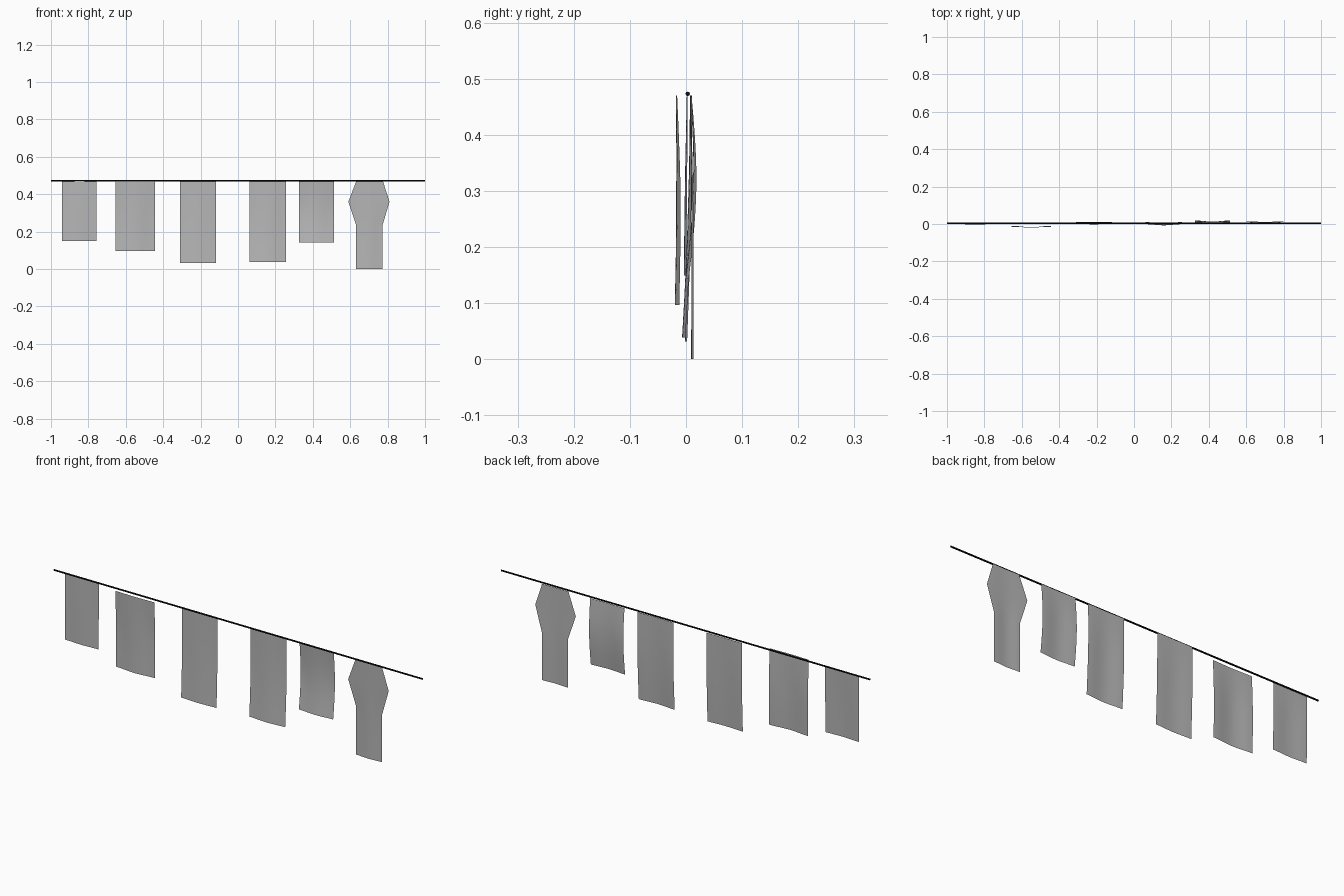
import bpy, bmesh, math

cube = bpy.data.objects.get("Cube")
if cube:
    bpy.data.objects.remove(cube, do_unlink=True)


def material(name, value):
    mat = bpy.data.materials.new(name)
    mat.use_nodes = True
    colour = (value, value, value, 1)
    mat.diffuse_color = colour
    mat.node_tree.nodes["Principled BSDF"].inputs["Base Color"].default_value = colour
    return mat


grey = material("cloth_grey", 0.47)
black = material("line_black", 0.005)

TOP = 0.47
COLS, ROWS = 12, 18


def finish(name, bm, mat, smooth):
    mesh = bpy.data.meshes.new(name)
    bm.to_mesh(mesh)
    bm.free()
    obj = bpy.data.objects.new(name, mesh)
    bpy.context.collection.objects.link(obj)
    mesh.materials.append(mat)
    for p in mesh.polygons:
        p.use_smooth = smooth


def profile_at(profile, z):
    """Left and right edge of a cloth at height z, from (z, left, right) rows."""
    for (z0, l0, r0), (z1, l1, r1) in zip(profile, profile[1:]):
        if z0 >= z >= z1:
            f = (z0 - z) / (z0 - z1)
            return l0 + (l1 - l0) * f, r0 + (r1 - r0) * f
    return profile[-1][1:]


def cloth(name, profile, y_top, y_bottom, bulge, fold, waves):
    """Thin hanging sheet whose soft folds deepen away from the line."""
    top, bottom = profile[0][0], profile[-1][0]
    heights = sorted({round(top + (bottom - top) * i / ROWS, 4) for i in range(ROWS + 1)}
                     | {row[0] for row in profile}, reverse=True)
    bm = bmesh.new()
    grid = []
    for z in heights:
        t = (top - z) / (top - bottom)
        left, right = profile_at(profile, z)
        row = []
        for c in range(COLS + 1):
            u = c / COLS
            y = y_top + (y_bottom - y_top) * t + bulge * math.sin(math.pi * t)
            y += fold * min(1, 0.3 + t * 1.5) * math.cos(2 * math.pi * waves * u)
            row.append(bm.verts.new((left + (right - left) * u, y, z)))
        grid.append(row)
    for a, b in zip(grid, grid[1:]):
        for c in range(COLS):
            bm.faces.new((a[c], b[c], b[c + 1], a[c + 1]))
    finish(name, bm, grey, True)


def towel(name, left, right, bottom, *shape):
    cloth(name, [(TOP, left, right), (bottom, left, right)], *shape)


# Line the cloths hang from
bm = bmesh.new()
bmesh.ops.create_cone(bm, cap_ends=True, segments=8, radius1=0.004,
                      radius2=0.004, depth=2)
for v in bm.verts:
    x, y, z = v.co
    v.co = (z, y + 0.003, x + 0.473)
bmesh.ops.recalc_face_normals(bm, faces=bm.faces)
finish("hanging_line", bm, black, False)

# Plain cloths: left, right, bottom, y at top, y at bottom, bulge, fold, waves
towel("towel_short", -0.94, -0.757, 0.149, 0.002, -0.002, 0.0, 0.002, 1)
towel("towel_wide", -0.655, -0.443, 0.097, -0.017, -0.016, 0.003, 0.004, 1)
towel("towel_long", -0.31, -0.118, 0.032, 0.01, 0.0, 0.002, 0.002, 1)
towel("towel_medium", 0.062, 0.257, 0.039, 0.008, -0.004, 0.004, 0.003, 1)
towel("towel_small", 0.327, 0.513, 0.143, 0.009, 0.002, 0.01, 0.003, 1)

# Shirt: shoulders flare into sleeves, then a straight body
cloth("shirt", [(TOP, 0.632, 0.775), (0.36, 0.59, 0.81),
                (0.235, 0.632, 0.773), (0.0, 0.632, 0.773)],
      0.008, 0.011, 0.002, 0.002, 1)
